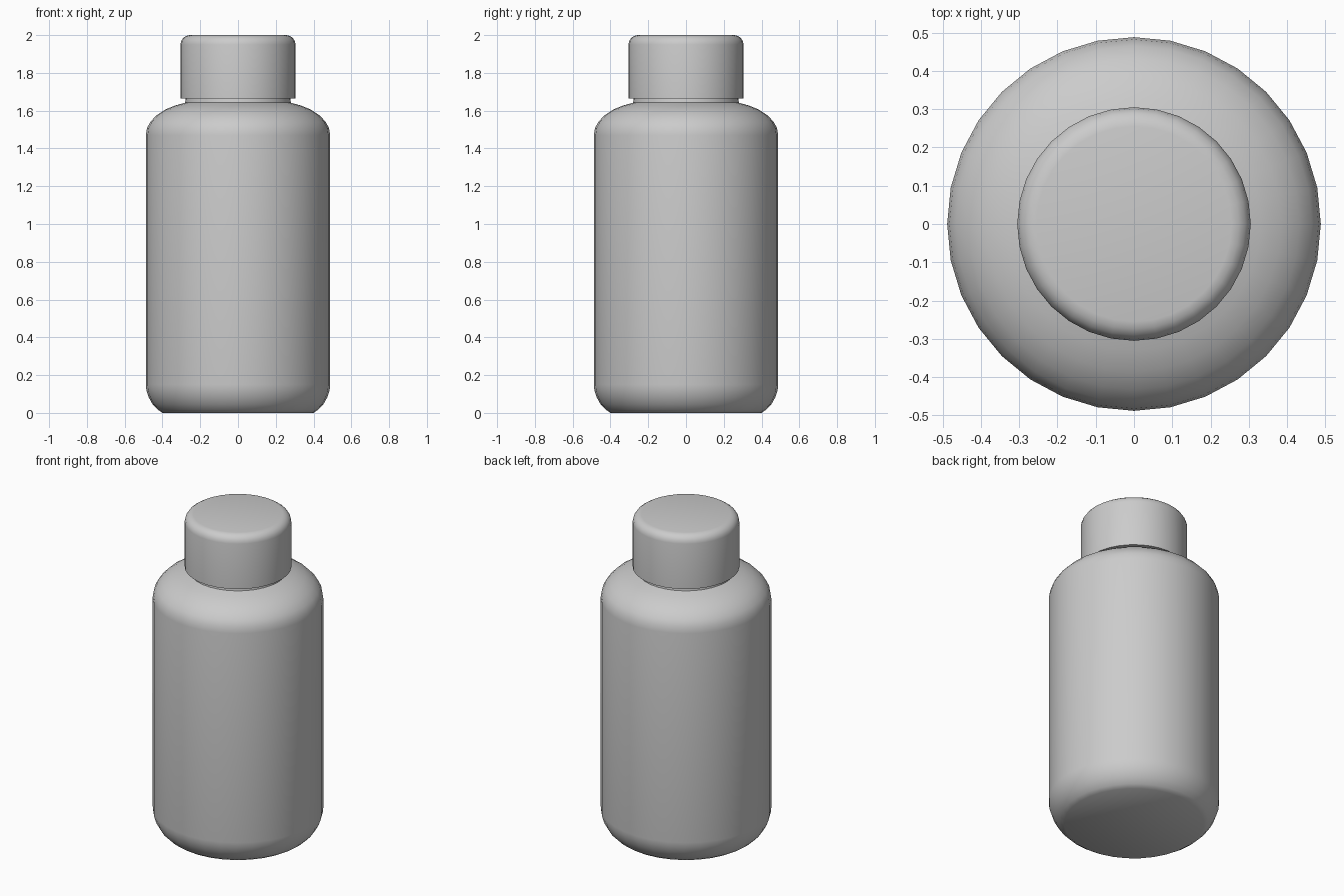
import bpy
import bmesh
import math

SIDES = 32

default = bpy.data.objects.get("Cube")
if default:
    bpy.data.objects.remove(default, do_unlink=True)

grey = bpy.data.materials.new("plain grey")
grey.use_nodes = True
grey.diffuse_color = (0.6, 0.6, 0.6, 1)
grey.node_tree.nodes["Principled BSDF"].inputs["Base Color"].default_value = (0.6, 0.6, 0.6, 1)


def lathe(name, profile, angle):
    """Spin a (radius, height) profile around z and close both ends."""
    bm = bmesh.new()
    rings = []
    for r, z in profile:
        rings.append([bm.verts.new((r * math.cos(a), r * math.sin(a), z))
                      for a in (math.tau * i / SIDES for i in range(SIDES))])
    for low, high in zip(rings, rings[1:]):
        for i in range(SIDES):
            j = (i + 1) % SIDES
            bm.faces.new((low[i], low[j], high[j], high[i]))
    bm.faces.new(rings[0][::-1])
    bm.faces.new(rings[-1])
    mesh = bpy.data.meshes.new(name)
    bm.to_mesh(mesh)
    bm.free()
    mesh.materials.append(grey)
    obj = bpy.data.objects.new(name, mesh)
    bpy.context.collection.objects.link(obj)
    bpy.ops.object.select_all(action="DESELECT")
    obj.select_set(True)
    bpy.context.view_layer.objects.active = obj
    bpy.ops.object.shade_smooth_by_angle(angle=math.radians(angle))
    return obj


# Bottle body: rounded foot, straight wall, domed shoulder and short neck
lathe("bottle_body", [
    (0.40, 0), (0.425, 0.017), (0.452, 0.045), (0.473, 0.083), (0.485, 0.12),
    (0.488, 0.15), (0.488, 1.47), (0.482, 1.507), (0.465, 1.54),
    (0.432, 1.575), (0.385, 1.606), (0.33, 1.628), (0.28, 1.642),
    (0.275, 1.68)], 60)

# Screw cap with a rounded top rim
lathe("screw_cap", [
    (0.305, 1.665), (0.305, 1.95), (0.301, 1.969), (0.29, 1.985),
    (0.274, 1.996), (0.255, 2.0)], 60)
